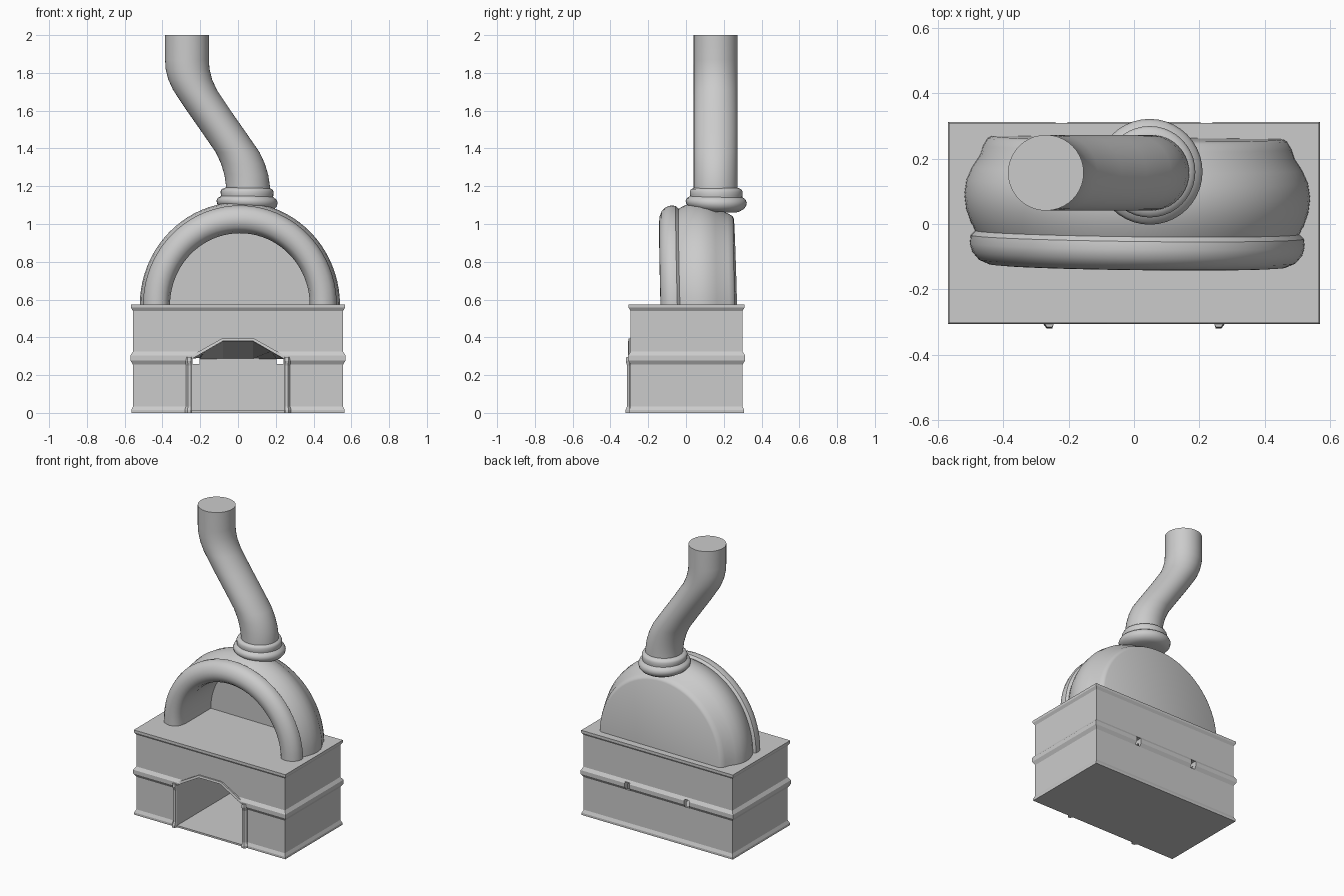
import bpy, bmesh
from math import sin, cos, pi, radians

if "Cube" in bpy.data.objects:
    bpy.data.objects.remove(bpy.data.objects["Cube"])


def loft(name, rings, smooth=None):
    """Skin closed loops of equal length and cap both ends."""
    bm = bmesh.new()
    loops = [[bm.verts.new(p) for p in ring] for ring in rings]
    n = len(loops[0])
    for a, b in zip(loops, loops[1:]):
        for i in range(n):
            j = (i + 1) % n
            bm.faces.new((a[i], a[j], b[j], b[i]))
    bm.faces.new(loops[0])
    bm.faces.new(loops[-1])
    bmesh.ops.remove_doubles(bm, verts=bm.verts, dist=1e-5)
    bmesh.ops.recalc_face_normals(bm, faces=bm.faces)
    mesh = bpy.data.meshes.new(name)
    bm.to_mesh(mesh)
    bm.free()
    ob = bpy.data.objects.new(name, mesh)
    bpy.context.collection.objects.link(ob)
    if smooth:
        activate(ob)
        bpy.ops.object.shade_smooth_by_angle(angle=radians(smooth))
    return ob


def activate(ob):
    bpy.ops.object.select_all(action='DESELECT')
    ob.select_set(True)
    bpy.context.view_layer.objects.active = ob


def rect(x0, x1, y0, y1, z):
    return [(x0, y0, z), (x1, y0, z), (x1, y1, z), (x0, y1, z)]


def circle(x, y, z, r, n=40, tilt_x=0, tilt_y=0):
    pts = []
    for i in range(n):
        dx, dy = r * cos(2 * pi * i / n), r * sin(2 * pi * i / n)
        pts.append((x + dx, y + dy, z + dx * tilt_x + dy * tilt_y))
    return pts


def cut(ob, cutter):
    cutter.hide_render = True
    activate(ob)
    mod = ob.modifiers.new("cut", 'BOOLEAN')
    mod.operation = 'DIFFERENCE'
    mod.solver = 'EXACT'
    mod.object = cutter
    bpy.ops.object.modifier_apply(modifier=mod.name)
    bpy.data.objects.remove(cutter, do_unlink=True)


# Base block with flared foot, waist band and top lip
profile = [(0, .565), (.015, .565), (.035, .556), (.255, .556), (.278, .57),
           (.304, .57), (.325, .556), (.54, .556), (.557, .567), (.573, .567)]
base = loft("base", [rect(-h, h, .003 - h + .26, .003 + h - .26, z) for z, h in profile])

# Firewood bay: arched mouth, ceiling sloping down to the back
mouth = [(-.245, .012), (.245, .012), (.245, .285), (.08, .38), (-.08, .38), (-.245, .285)]
rear = [(x, min(z, .287 if abs(x) < .1 else .285)) for x, z in mouth]
cut(base, loft("bay_cutter", [[(x, -.36, z) for x, z in mouth],
                              [(x, -.298, z) for x, z in mouth],
                              [(x, .285, z) for x, z in rear]]))

# Vent slots through the back wall
for s in (-1, 1):
    cut(base, loft("slot_cutter", [rect(s * .222 - .018, s * .222 + .018, .26, .36, z)
                                   for z in (.258, .312)]))

# Door posts with flared ends
for s, side in ((-1, "left"), (1, "right")):
    rings = []
    for z, w in ((0, .008), (.015, .008), (.035, 0), (.25, 0), (.275, .007), (.295, .004)):
        rings.append([(s * .245, -.285, z), (s * (.275 + w), -.285, z),
                      (s * (.275 + w), -.299, z), (s * (.264 + w * .5), -.312 - w, z),
                      (s * .25, -.312 - w, z), (s * .245, -.303, z)])
    loft(side + "_door_post", rings)

# Thin trim over the mouth
inner = [(-.245, .285), (-.08, .38), (.08, .38), (.245, .285)]
outer = [(-.262, .295), (-.085, .394), (.085, .394), (.262, .295)]
loft("mouth_trim", [[(xi, -.285, zi), (xi, -.306, zi), (xo, -.303, zo), (xo, -.285, zo)]
                    for (xi, zi), (xo, zo) in zip(inner, outer)])

# Oven dome: half-revolved shell (y, radius), leaning slightly forward
shell = [(.265, 0), (.265, .445), (.258, .458), (.235, .472), (.205, .482), (.17, .505),
         (.13, .523), (.085, .53), (.04, .524), (0, .51), (-.026, .496), (-.04, .51),
         (-.065, .513), (-.092, .505), (-.115, .485), (-.128, .455), (-.13, .43),
         (-.12, .4), (-.095, .38), (-.05, .37), (.22, .37), (.22, 0)]
N = 40
rings = []
for i in range(N + 1):
    a = pi * i / N
    ring = []
    for y, r in shell:
        x, z = r * cos(a), r * sin(a) * 1.03
        ring.append((.01 + x, y - .012 * x - .026 * z, .57 + z))
    rings.append(ring)
loft("oven_dome", rings, 35)

# Chimney collar: two stacked rounded rings, slightly tilted
collar = [(1.07, .12), (1.085, .145), (1.1, .158), (1.118, .162), (1.134, .155), (1.145, .138),
          (1.155, .139), (1.172, .14), (1.184, .134), (1.192, .115)]
loft("chimney_collar", [circle(.048, .16, z, r, tilt_x=-.05 * (1.2 - z) / .13,
                               tilt_y=-.05 * (1.2 - z) / .13) for z, r in collar], 50)

# Chimney pipe: horizontal circles following an S-bend
path = [(.053, 1.1), (.053, 1.2), (.044, 1.26), (.026, 1.32), (-.002, 1.38), (-.078, 1.49),
        (-.155, 1.6), (-.228, 1.71), (-.253, 1.765), (-.267, 1.82), (-.27, 1.87), (-.27, 2)]
loft("chimney_pipe", [circle(x, .157, z, .116) for x, z in path], 40)
